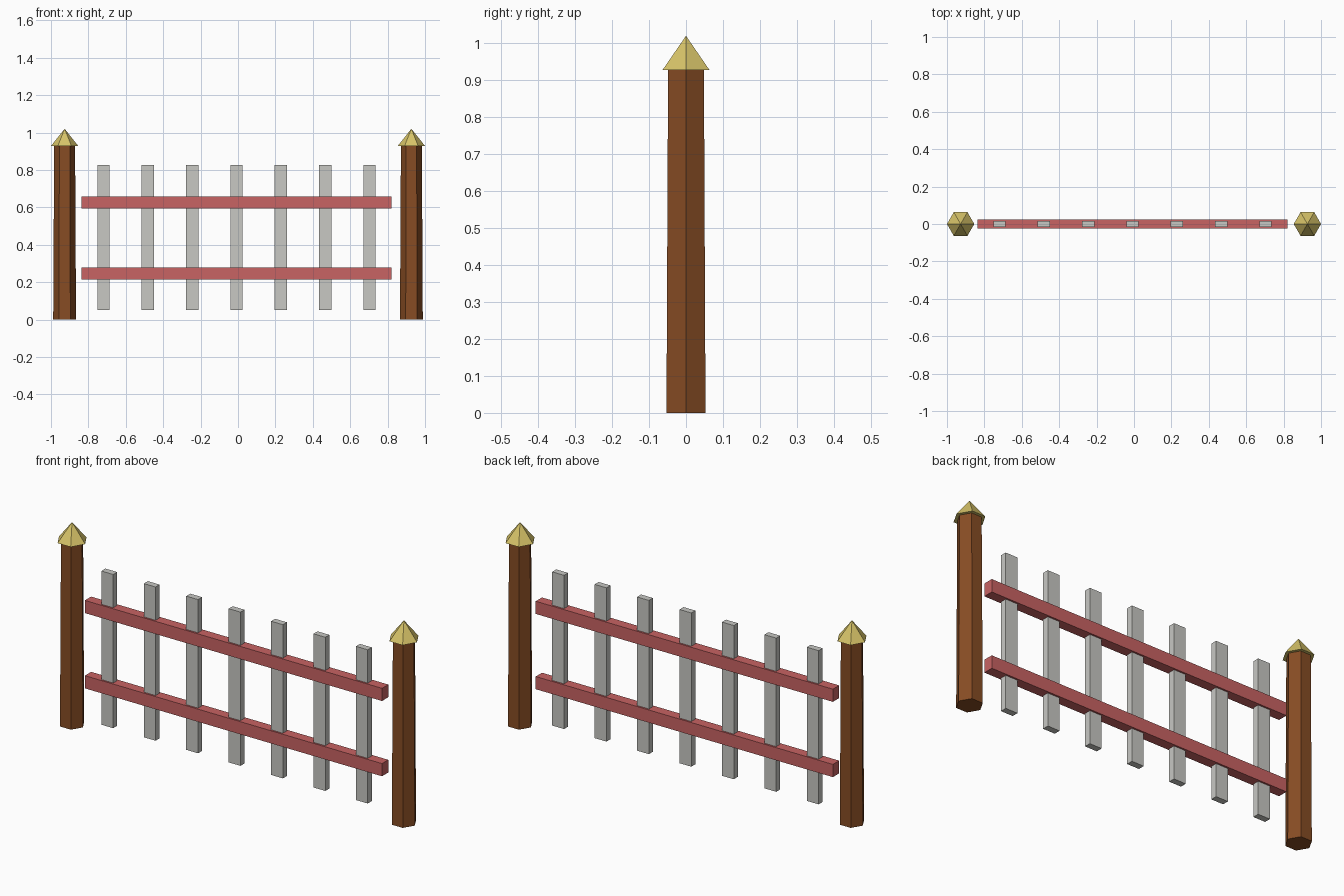
import bpy
import math

cube = bpy.data.objects.get("Cube")
if cube:
    bpy.data.objects.remove(cube, do_unlink=True)


def material(name, color):
    mat = bpy.data.materials.new(name)
    mat.use_nodes = True
    mat.diffuse_color = (*color, 1)
    mat.node_tree.nodes["Principled BSDF"].inputs["Base Color"].default_value = (*color, 1)
    return mat


BROWN = material("brown wood", (0.24, 0.072, 0.017))
GOLD = material("pale gold", (0.68, 0.55, 0.14))
RED = material("faded red", (0.58, 0.125, 0.125))
GREY = material("light grey", (0.58, 0.58, 0.55))


def finish(name, mat):
    obj = bpy.context.object
    obj.name = name
    obj.data.materials.append(mat)
    return obj


def hex_cone(name, x, z0, z1, r0, r1, mat):
    """Six-sided tapered solid with a corner pointing along x."""
    bpy.ops.mesh.primitive_cone_add(vertices=6, radius1=r0, radius2=r1, depth=z1 - z0,
                                    location=(x, 0, (z0 + z1) / 2),
                                    rotation=(0, 0, math.radians(30)))
    return finish(name, mat)


def box(name, x, z, size, mat):
    bpy.ops.mesh.primitive_cube_add(size=1, location=(x, 0, z))
    bpy.context.object.scale = size
    bpy.ops.object.transform_apply(location=False, rotation=False, scale=True)
    return finish(name, mat)


# End posts with pointed caps
for side, x in (("left", 0.927), ("right", -0.927)):
    hex_cone(side + "_post", x, 0, 0.928, 0.061, 0.056, BROWN)
    hex_cone(side + "_post_cap", x, 0.928, 1.02, 0.073, 0, GOLD)

# Horizontal rails
for name, z in (("lower_rail", 0.246), ("upper_rail", 0.626)):
    box(name, -0.008, z, (1.66, 0.05, 0.064), RED)

# Upright pickets running through the rails
for i in range(7):
    box(f"picket_{i + 1}", -0.008 + (i - 3) * 0.237, 0.438, (0.066, 0.032, 0.776), GREY)
